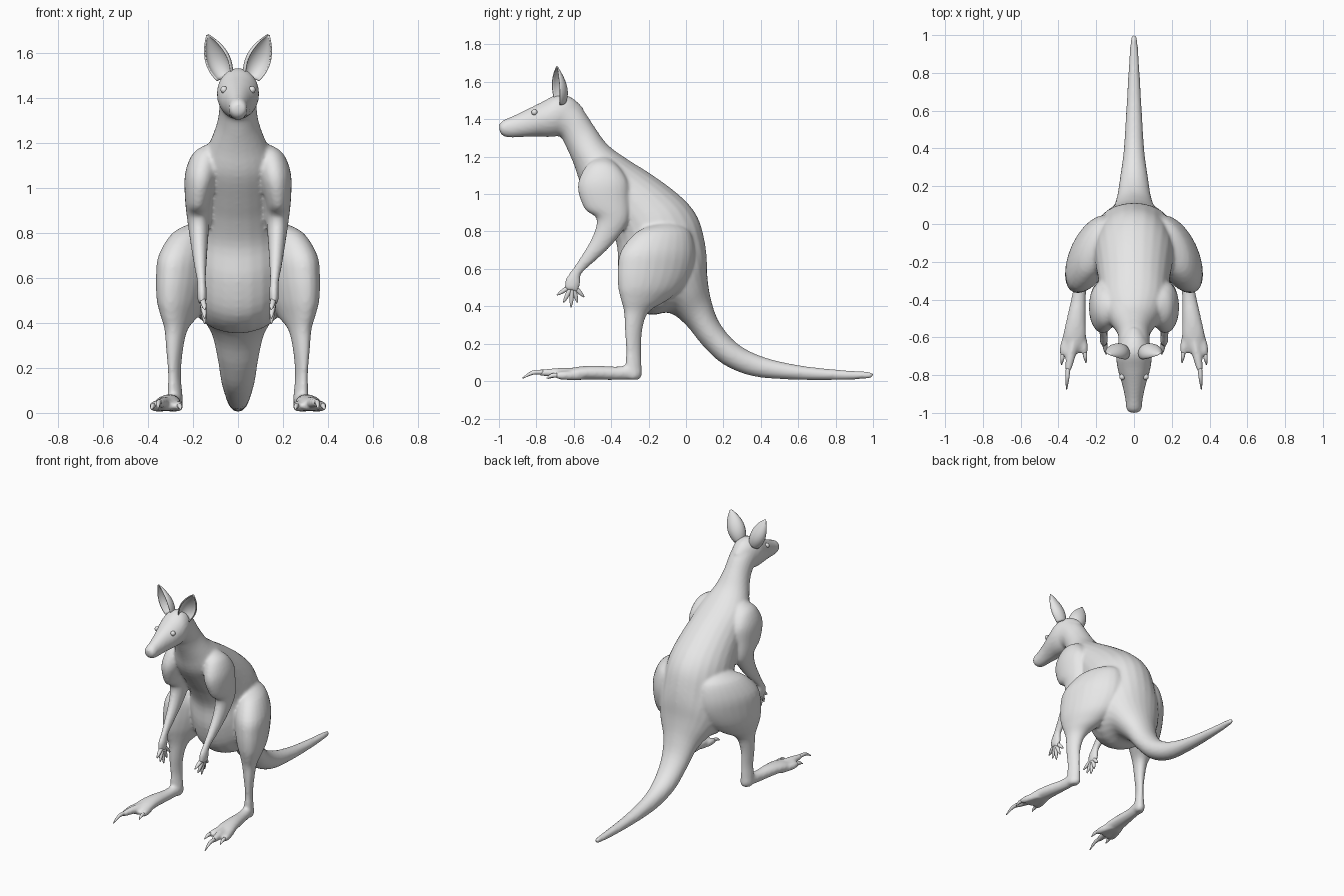
import bpy, bmesh
from math import sin, cos, pi, radians
from mathutils import Vector

cube = bpy.data.objects.get("Cube")
if cube:
    bpy.data.objects.remove(cube, do_unlink=True)

grey = bpy.data.materials.new("plain grey")
grey.use_nodes = True
grey.diffuse_color = (0.8, 0.8, 0.8, 1)
grey.node_tree.nodes["Principled BSDF"].inputs["Base Color"].default_value = (0.8, 0.8, 0.8, 1)

X = Vector((1, 0, 0))


def spline(rings, steps):
    """Smoothly interpolate rings, each a (centre, half axis, half axis) triple."""
    out = []
    last = len(rings) - 1
    for i in range(last):
        a, b, c, d = (rings[min(max(k, 0), last)] for k in (i - 1, i, i + 1, i + 2))
        for s in range(steps):
            t = s / steps
            out.append([(q * 2 + (r - p) * t + (p * 2 - q * 5 + r * 4 - w) * t ** 2
                         + (q * 3 - p - r * 3 + w) * t ** 3) / 2
                        for p, q, r, w in zip(a, b, c, d)])
    return out + [rings[-1]]


def loft(bm, rings, side=1, steps=4, sides=24):
    """Closed skin over elliptical rings; side -1 mirrors it."""
    loops = []
    for centre, u, v in spline(rings, steps):
        loop = []
        for k in range(sides):
            a = 2 * pi * k / sides
            p = centre + u * cos(a) + v * sin(a)
            p.x *= side
            loop.append(bm.verts.new(p))
        loops.append(loop)
    for lo, hi in zip(loops, loops[1:]):
        for k in range(sides):
            n = (k + 1) % sides
            bm.faces.new((lo[k], lo[n], hi[n], hi[k]))
    bm.faces.new(loops[0])
    bm.faces.new(loops[-1])


def outline(rows):
    """Rings from back and front outline points (y, z) and a half width."""
    rings = []
    for by, bz, fy, fz, w in rows:
        back, front = Vector((0, by, bz)), Vector((0, fy, fz))
        rings.append(((back + front) / 2, X * w, (back - front) / 2))
    return rings


def tube(rows):
    """Rings square to a path of (x, y, z, half width, half depth)."""
    pts = [Vector(r[:3]) for r in rows]
    rings = []
    for i, r in enumerate(rows):
        t = (pts[min(i + 1, len(pts) - 1)] - pts[max(i - 1, 0)]).normalized()
        u = (X - t * t.x).normalized()
        rings.append((pts[i], u * r[3], t.cross(u) * r[4]))
    return rings


def level(rows, yaw):
    """Horizontal rings turned outward by the yaw angle."""
    u, v = Vector((cos(yaw), sin(yaw), 0)), Vector((sin(yaw), -cos(yaw), 0))
    return [(Vector(r[:3]), u * r[3], v * r[4]) for r in rows]


def finish(name, bm):
    bmesh.ops.recalc_face_normals(bm, faces=bm.faces)
    mesh = bpy.data.meshes.new(name)
    bm.to_mesh(mesh)
    bm.free()
    mesh.materials.append(grey)
    mesh.shade_smooth()
    obj = bpy.data.objects.new(name, mesh)
    bpy.context.collection.objects.link(obj)
    return obj


# Tail, trunk, neck and head, from tail tip to nose
trunk = outline([
    (1.0, .045, 1.0, .025, .008), (.97, .05, .97, .013, .018),
    (.8, .062, .8, .006, .03), (.6, .085, .58, .008, .042),
    (.41, .13, .36, .026, .055), (.275, .2, .2, .09, .075),
    (.18, .31, .09, .19, .092), (.135, .43, 0, .3, .12),
    (.115, .55, -.09, .365, .175), (.11, .67, -.2, .355, .21),
    (.095, .77, -.31, .43, .22), (.065, .87, -.36, .58, .22),
    (.01, .95, -.37, .73, .21), (-.08, 1.03, -.42, .84, .195),
    (-.2, 1.115, -.48, .93, .18), (-.32, 1.19, -.56, 1.05, .165),
    (-.42, 1.265, -.6, 1.16, .12), (-.49, 1.36, -.635, 1.24, .09),
    (-.55, 1.45, -.67, 1.305, .083), (-.62, 1.52, -.71, 1.31, .088),
])
head = outline([
    (-.55, 1.46, -.66, 1.33, .06), (-.61, 1.515, -.69, 1.31, .085),
    (-.685, 1.533, -.74, 1.305, .094), (-.765, 1.495, -.8, 1.308, .083),
    (-.85, 1.453, -.87, 1.305, .06), (-.93, 1.415, -.94, 1.302, .045),
    (-.98, 1.393, -.98, 1.312, .04), (-1.0, 1.37, -.997, 1.335, .025),
])

# Thigh running down to the ankle
leg = level([
    (.17, -.1, .845, .03, .05), (.195, -.12, .8, .08, .15),
    (.22, -.15, .7, .11, .21), (.23, -.165, .6, .11, .215),
    (.245, -.19, .5, .095, .185), (.26, -.225, .43, .07, .13),
    (.275, -.265, .37, .047, .07), (.282, -.28, .28, .034, .05),
    (.282, -.28, .17, .024, .043), (.28, -.28, .08, .03, .045),
    (.28, -.28, .03, .033, .045), (.28, -.28, .008, .02, .03)], radians(25))

foot = tube([
    (.28, -.25, .05, .02, .025), (.28, -.28, .05, .033, .04),
    (.29, -.37, .042, .036, .036), (.305, -.5, .045, .05, .038),
    (.315, -.6, .04, .06, .033), (.325, -.68, .03, .04, .02)])

toes = [tube(t) for t in (
    [(.31, -.58, .045, .03, .025), (.335, -.7, .045, .025, .025), (.35, -.78, .045, .015, .015)],
    [(.34, -.56, .03, .025, .025), (.368, -.65, .03, .024, .024), (.378, -.7, .03, .014, .016)],
    [(.29, -.56, .03, .025, .025), (.268, -.64, .03, .024, .024), (.26, -.69, .03, .014, .016)])]

# Shoulder to palm
arm = tube([
    (.11, -.44, 1.18, .03, .05), (.14, -.445, 1.13, .065, .1),
    (.165, -.445, 1.05, .072, .135), (.178, -.425, .95, .058, .12),
    (.176, -.395, .86, .05, .085), (.172, -.45, .75, .038, .055),
    (.167, -.53, .65, .027, .035), (.162, -.583, .585, .02, .027),
    (.16, -.605, .53, .022, .042), (.16, -.615, .485, .018, .036)])

# Body: limbs and trunk fused into one skin
bm = bmesh.new()
loft(bm, trunk)
loft(bm, head)
for side in (1, -1):
    for part in [leg, foot, arm] + toes:
        loft(bm, part, side)
body = finish("body", bm)
fuse = body.modifiers.new("fuse", 'REMESH')
fuse.mode = 'VOXEL'
fuse.voxel_size = 0.01
fuse.use_smooth_shade = True
soften = body.modifiers.new("soften", 'SMOOTH')
soften.factor = 0.5
soften.iterations = 5

# Fingers fanning from each palm, hooked at the tip
bm = bmesh.new()
for side in (1, -1):
    for y, z in ((-.69, .46), (-.655, .42), (-.615, .395), (-.58, .42), (-.545, .45)):
        palm, tip = Vector((.16, -.607, .515)), Vector((.147, y, z))
        rows = [(*palm.lerp(tip, t), r, r) for t, r in ((0, .012), (.4, .013), (.75, .01), (1, .003))]
        loft(bm, tube(rows), side, 3, 10)
finish("fingers", bm)

# Toe claws
bm = bmesh.new()
for side in (1, -1):
    for x, y, z, dx, length in ((.349, -.765, .048, .008, .11), (.377, -.69, .032, .007, .055),
                                (.261, -.68, .032, -.007, .055)):
        loft(bm, tube([(x, y, z, .012, .013), (x + dx / 2, y - length / 2, z - .003, .01, .011),
                       (x + dx, y - length, .015, .003, .003)]), side, 4, 12)
finish("toe_claws", bm)

# Ears: cupped leaves opening forward and outward
bm = bmesh.new()
base, tip = Vector((.058, -.68, 1.49)), Vector((.135, -.69, 1.68))
axis = (tip - base).normalized()
facing = Vector((.45, -1, 0))
facing = (facing - axis * facing.dot(axis)).normalized()
across = axis.cross(facing)
rows, cols = 16, 14
for side in (1, -1):
    grid = []
    for i in range(rows + 1):
        t = i / rows
        w = .054 * max(sin(pi * (.2 + .8 * t)), .03) ** .8
        line = []
        for j in range(cols + 1):
            a = radians(105) * (2 * j / cols - 1)
            p = base.lerp(tip, t) + across * w * sin(a) - facing * w * cos(a) * (1 - t * .4)
            p.x *= side
            line.append(bm.verts.new(p))
        grid.append(line)
    for lo, hi in zip(grid, grid[1:]):
        for j in range(cols):
            bm.faces.new((lo[j], lo[j + 1], hi[j + 1], hi[j]))
ears = finish("ears", bm)
skin = ears.modifiers.new("thickness", 'SOLIDIFY')
skin.thickness = 0.007
skin.offset = 0

# Eyes
bm = bmesh.new()
for side in (1, -1):
    made = bmesh.ops.create_uvsphere(bm, u_segments=16, v_segments=10, radius=.016)
    bmesh.ops.translate(bm, verts=made["verts"], vec=(side * .062, -.81, 1.437))
finish("eyes", bm)
